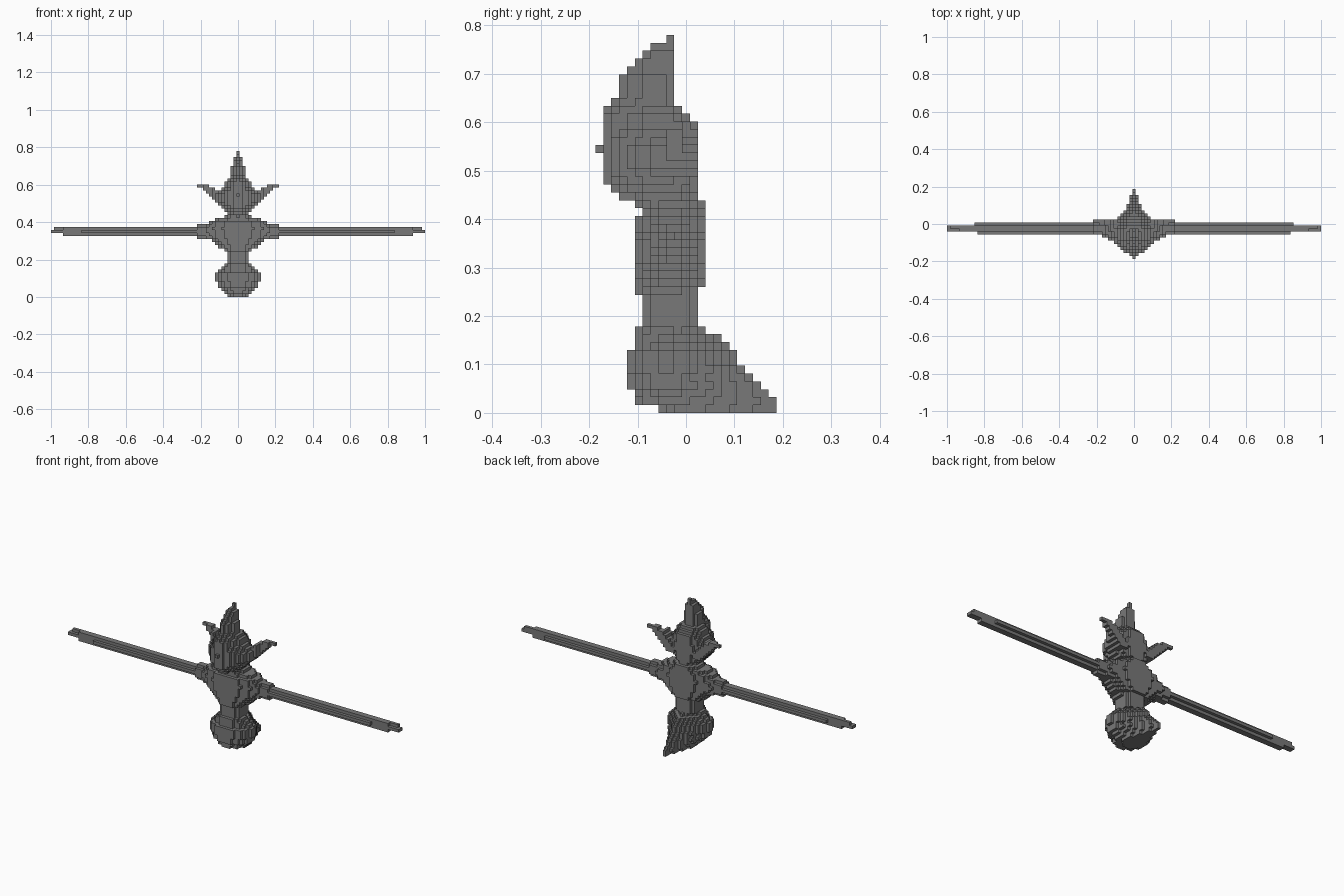
import bpy
import bmesh
from mathutils import Vector

cube = bpy.data.objects.get("Cube")
if cube:
    bpy.data.objects.remove(cube, do_unlink=True)

UNIT = 2 / 123   # edge length of one block
cells = {}       # block position -> part name


def put(part, i, j, k):
    """Place a block and its mirror image."""
    for x in (i, -i):
        cells.setdefault((x, j, k), part)


def lathe(part, stations, front_power, back_power):
    """Stack rounded layers; a station is (level, front, back, half_width, widest_y)."""
    for low, high in zip(stations, stations[1:]):
        for k in range(low[0], high[0] + 1):
            t = (k - low[0]) / (high[0] - low[0])
            front, back, width = (round(a + (b - a) * t) for a, b in zip(low[1:4], high[1:4]))
            middle = low[4] + (high[4] - low[4]) * t
            middle = min(max(middle, front), back)
            for j in range(front, back + 1):
                reach = back - middle if j > middle else middle - front
                power = back_power if j > middle else front_power
                depth = abs(j - middle) / (reach + 0.5)
                for i in range(width + 1):
                    if depth ** power + (i / (width + 0.5)) ** power <= 1:
                        put(part, i, j, k)


# Rounded lower bulb with a tail tapering backwards
lathe("tail_bulb", [(0, -3, 11, 3, 0), (1, -6, 11, 4, -1), (3, -7, 9, 6, -2),
                    (5, -7, 7, 7, -2), (7, -7, 6, 7, -2), (8, -6, 5, 6, -2),
                    (10, -6, 2, 4, -2)], 2, 1.1)

# Narrow waist
lathe("waist", [(11, -5, 1, 3, -2), (14, -5, 1, 3, -2)], 3, 3)

# Broad torso
lathe("torso", [(15, -6, 1, 4, -2), (16, -6, 2, 6, -2), (20, -6, 2, 10, -2),
                (22, -6, 2, 11, -2), (24, -6, 2, 9, -2), (25, -5, 2, 7, -2),
                (26, -5, 2, 4, -2)], 2, 2)

# Head, then the pointed crest rising from it
lathe("head", [(26, -6, 1, 2, -3), (27, -8, 1, 3, -3), (29, -10, 1, 5, -3),
               (31, -10, 1, 7, -3), (33, -10, 1, 7, -3), (36, -10, 1, 4, -3),
               (38, -10, -1, 3, -3)], 1.6, 2)
lathe("crest", [(39, -9, -2, 2, -3), (41, -8, -2, 2, -3), (43, -7, -2, 1, -3),
                (45, -5, -2, 1, -3), (46, -4, -2, 0, -3), (47, -2, -2, 0, -2)], 1.6, 2)

# Beak
put("beak", 0, -11, 33)

# Thin ears swept outward, upward and back
for k in range(30, 37):
    outer = k - 24 + (k > 35)
    for i in range(max(4, outer - 3), outer + 1):
        start = 1 if i > 11 else 0 if i > 8 else -2
        for j in range(start, 2):
            put("ears", i, j, k)

# Long straight wings: a core with shorter front and back strips
for i in range(8, 62):
    for j in (-2, -1):
        put("wings", i, j, 21)
        if i <= 57:
            put("wings", i, j, 20)
        if i <= (60 if j == -1 else 57):
            put("wings", i, j, 22)
    if i <= 51:
        put("wings", i, -3, 21)
    if i <= 52:
        put("wings", i, 0, 21)

# Rounded collars where the wings leave the torso
for i in range(8, 14):
    size = 2.9 - 0.15 * (i - 8)
    for j in range(-4, 2):
        for k in range(19, 24):
            if (j + 1.5) ** 2 + (k - 21) ** 2 <= size ** 2:
                put("wing_collars", i, j, k)

# Single stone-grey material
grey = bpy.data.materials.new("stone grey")
grey.use_nodes = True
grey.diffuse_color = (0.19, 0.19, 0.19, 1)
grey.node_tree.nodes["Principled BSDF"].inputs["Base Color"].default_value = grey.diffuse_color


def build(part):
    """Mesh the exposed block faces of one part."""
    bm = bmesh.new()
    corners = {}

    def corner(p):
        key = tuple(round(2 * c) for c in p)
        if key not in corners:
            corners[key] = bm.verts.new((p.x * UNIT, p.y * UNIT, (p.z + 0.5) * UNIT))
        return corners[key]

    for cell in [c for c, owner in cells.items() if owner == part]:
        for axis in range(3):
            for sign in (-1, 1):
                normal = Vector((0, 0, 0))
                normal[axis] = sign
                centre = Vector(cell)
                if tuple(round(c) for c in centre + normal) in cells:
                    continue
                u = Vector((0, 0, 0))
                u[(axis + 1) % 3] = 0.5
                v = normal.cross(u)
                mid = centre + normal * 0.5
                bm.faces.new([corner(mid + q) for q in (-u - v, u - v, u + v, v - u)])
    mesh = bpy.data.meshes.new(part)
    bm.to_mesh(mesh)
    bm.free()
    mesh.materials.append(grey)
    bpy.context.collection.objects.link(bpy.data.objects.new(part, mesh))


for name in sorted(set(cells.values())):
    build(name)
